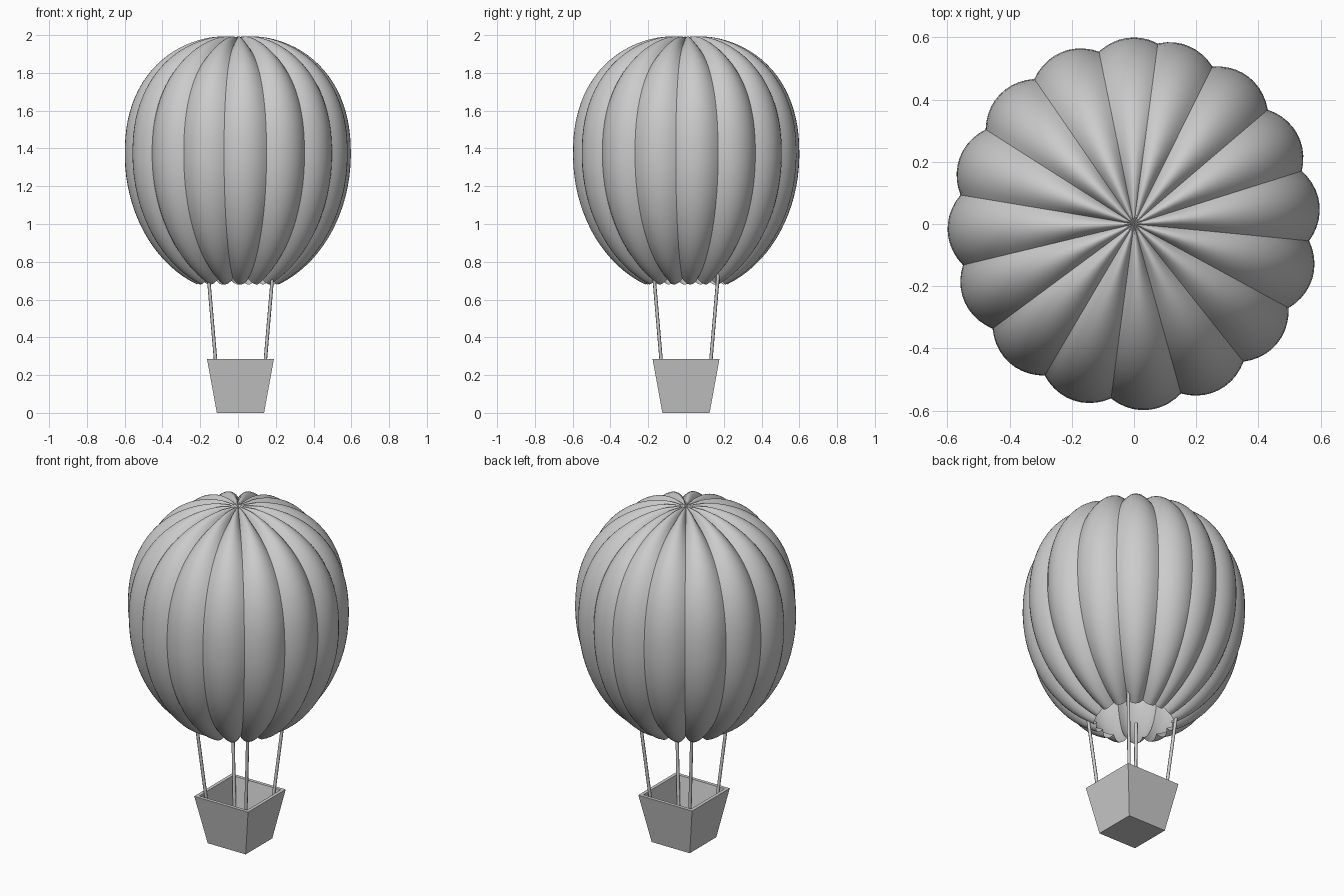
import bpy
import bmesh
from math import sin, cos, asin, pi, radians, hypot, exp
from mathutils import Vector

if "Cube" in bpy.data.objects:
    bpy.data.objects.remove(bpy.data.objects["Cube"], do_unlink=True)

grey = bpy.data.materials.new("plain_grey")
grey.use_nodes = True
grey.diffuse_color = (0.6, 0.6, 0.6, 1)
grey.node_tree.nodes["Principled BSDF"].inputs["Base Color"].default_value = grey.diffuse_color


def finish(bm, name, smooth=False):
    mesh = bpy.data.meshes.new(name)
    bm.to_mesh(mesh)
    bm.free()
    obj = bpy.data.objects.new(name, mesh)
    bpy.context.collection.objects.link(obj)
    mesh.materials.append(grey)
    for p in mesh.polygons:
        p.use_smooth = smooth
    return obj


# Envelope: sixteen bulging gores, stepped round so the last overlaps the first
RADIUS, MIDDLE, UPPER, LOWER = 0.6, 1.37, 0.63, 0.74
HALF_GORE = radians(11.5)
ROWS, COLS = 40, 10
START = -asin(0.69 / LOWER)
END = pi / 2 - 0.0001


def crest(a):
    """Radius and height of a gore's crest line at angle a."""
    if a < 0:
        return RADIUS * cos(a), MIDDLE + LOWER * sin(a)
    r = RADIUS * cos(a) ** 0.89
    dip = 0.012 * exp(-(r / 0.08) ** 2)
    return r, MIDDLE + UPPER * sin(a) ** 0.89 - dip


def gore_point(a, u, centre):
    r, z = crest(a)
    nr, nz = cos(a) / RADIUS, sin(a) / (UPPER if a > 0 else LOWER)
    depth = 0.034 * min(1, r / 0.15) * u * u / hypot(nr, nz)
    r, z = r - nr * depth, z - nz * depth
    t = centre + u * HALF_GORE
    return Vector((r * cos(t), r * sin(t), z))


bm = bmesh.new()
for k in range(16):
    centre = pi / 2 + 2 * HALF_GORE * k
    grid = [[bm.verts.new(gore_point(START + (END - START) * i / ROWS,
                                     2 * j / COLS - 1, centre))
             for j in range(COLS + 1)] for i in range(ROWS + 1)]
    for low, high in zip(grid, grid[1:]):
        for j in range(COLS):
            bm.faces.new((low[j], low[j + 1], high[j + 1], high[j]))
finish(bm, "envelope", smooth=True)

# Basket: tapered box, hollowed from the top
SHIFT = 0.013
bm = bmesh.new()
bmesh.ops.create_cube(bm, size=2)
for v in bm.verts:
    half = 0.177 if v.co.z > 0 else 0.125
    v.co = (v.co.x * half, v.co.y * half, 0.285 if v.co.z > 0 else 0)
top = max(bm.faces, key=lambda f: f.calc_center_median().z)
bmesh.ops.inset_region(bm, faces=[top], thickness=0.028)
inner = bmesh.ops.extrude_discrete_faces(bm, faces=[top])["faces"][0]
for v in inner.verts:
    v.co = (v.co.x * 0.67, v.co.y * 0.67, 0.03)
basket = finish(bm, "basket")
basket.location.x = SHIFT

# Ropes: four thin rods from the basket corners up into the envelope
for sx, side in ((1, "left"), (-1, "right")):
    for sy, end in ((-1, "front"), (1, "back")):
        foot = Vector((sx * 0.113, sy * 0.113, 0.06))
        head = Vector((sx * 0.178, sy * 0.178, 0.82))
        bm = bmesh.new()
        bmesh.ops.create_cone(bm, cap_ends=True, segments=8, radius1=0.009,
                              radius2=0.009, depth=(head - foot).length)
        rod = finish(bm, f"rope_{end}_{side}", smooth=True)
        rod.location = (foot + head) / 2 + Vector((SHIFT, 0, 0))
        rod.rotation_mode = "QUATERNION"
        rod.rotation_quaternion = (head - foot).to_track_quat("Z", "Y")
        bpy.context.view_layer.objects.active = rod
        bpy.ops.object.select_all(action="DESELECT")
        rod.select_set(True)
        bpy.ops.object.shade_smooth_by_angle(angle=radians(50))
